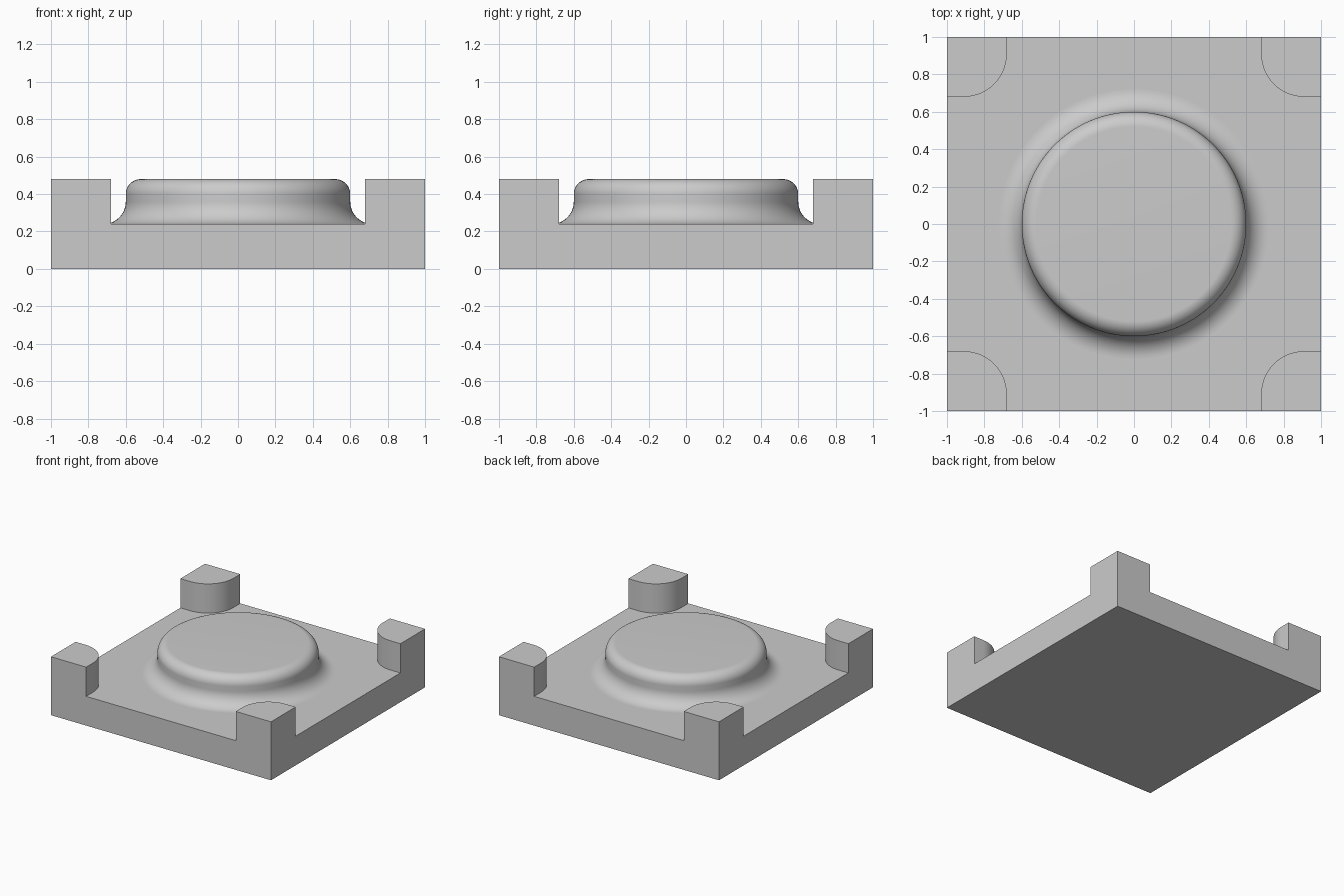
import bpy, bmesh
from math import cos, sin, pi

HALF, FLOOR, TOP = 1.0, 0.24, 0.48      # plate half width, floor height, top height
POST, POST_R = 0.68, 0.23               # inner post face, rounded corner radius
RIM, RIM_R, FOOT_R = 0.6, 0.08, 0.12    # boss radius, top round, foot fillet

cube = bpy.data.objects.get("Cube")
if cube:
    bpy.data.objects.remove(cube, do_unlink=True)

grey = bpy.data.materials.new("light grey")
grey.use_nodes = True
colour = (0.6, 0.6, 0.6, 1)
grey.diffuse_color = colour
grey.node_tree.nodes["Principled BSDF"].inputs["Base Color"].default_value = colour


def arc(cx, cy, r, start, end, n=16):
    """Points along an arc, angles in quarter turns."""
    angles = [(start + (end - start) * i / n) * pi / 2 for i in range(n + 1)]
    return [(cx + r * cos(a), cy + r * sin(a)) for a in angles]


def add_object(name, bm):
    bmesh.ops.recalc_face_normals(bm, faces=bm.faces)
    mesh = bpy.data.meshes.new(name)
    bm.to_mesh(mesh)
    bm.free()
    mesh.materials.append(grey)
    obj = bpy.data.objects.new(name, mesh)
    bpy.context.collection.objects.link(obj)
    return obj


def prism(name, outline, z0, z1):
    bm = bmesh.new()
    face = bm.faces.new([bm.verts.new((x, y, z0)) for x, y in outline])
    top = bmesh.ops.extrude_face_region(bm, geom=[face])["geom"]
    verts = [v for v in top if isinstance(v, bmesh.types.BMVert)]
    bmesh.ops.translate(bm, verts=verts, vec=(0, 0, z1 - z0))
    return add_object(name, bm)


def smooth(obj):
    bpy.ops.object.select_all(action="DESELECT")
    obj.select_set(True)
    bpy.context.view_layer.objects.active = obj
    bpy.ops.object.shade_smooth_by_angle(angle=pi / 6)


# Square block
base = prism("base_with_corner_posts",
             [(-HALF, -HALF), (HALF, -HALF), (HALF, HALF), (-HALF, HALF)], 0, TOP)

# Cross-shaped cutter that leaves a rounded post at each corner
far = HALF + 0.2
quarter = [(far, POST)] + arc(POST + POST_R, POST + POST_R, POST_R, 3, 2) + [(POST, far)]
outline = []
for turn in range(4):
    c, s = round(cos(turn * pi / 2)), round(sin(turn * pi / 2))
    outline += [(c * x - s * y, s * x + c * y) for x, y in quarter]
cutter = prism("post_cutter", outline, FLOOR, TOP + 0.2)
cutter.hide_render = True

cut = base.modifiers.new("cut", "BOOLEAN")
cut.operation, cut.solver, cut.object = "DIFFERENCE", "EXACT", cutter
bpy.context.view_layer.objects.active = base
bpy.ops.object.modifier_apply(modifier=cut.name)
bpy.data.objects.remove(cutter, do_unlink=True)
smooth(base)

# Round boss with a rounded rim and a filleted foot
profile = [(0, TOP)]
profile += arc(RIM - RIM_R, TOP - RIM_R, RIM_R, 1, 0)
profile += arc(RIM + FOOT_R, FLOOR + FOOT_R, FOOT_R, 2, 3)
bm = bmesh.new()
verts = [bm.verts.new((x, 0, z)) for x, z in profile]
edges = [bm.edges.new(pair) for pair in zip(verts, verts[1:])]
bmesh.ops.spin(bm, geom=verts + edges, cent=(0, 0, 0), axis=(0, 0, 1),
               angle=2 * pi, steps=128)
bmesh.ops.remove_doubles(bm, verts=bm.verts, dist=0.0001)
boss = add_object("round_boss", bm)
# The open foot meets the floor, so make sure the crown faces up
crown = max(boss.data.polygons, key=lambda p: p.center.z)
if crown.normal.z < 0:
    boss.data.flip_normals()
smooth(boss)
